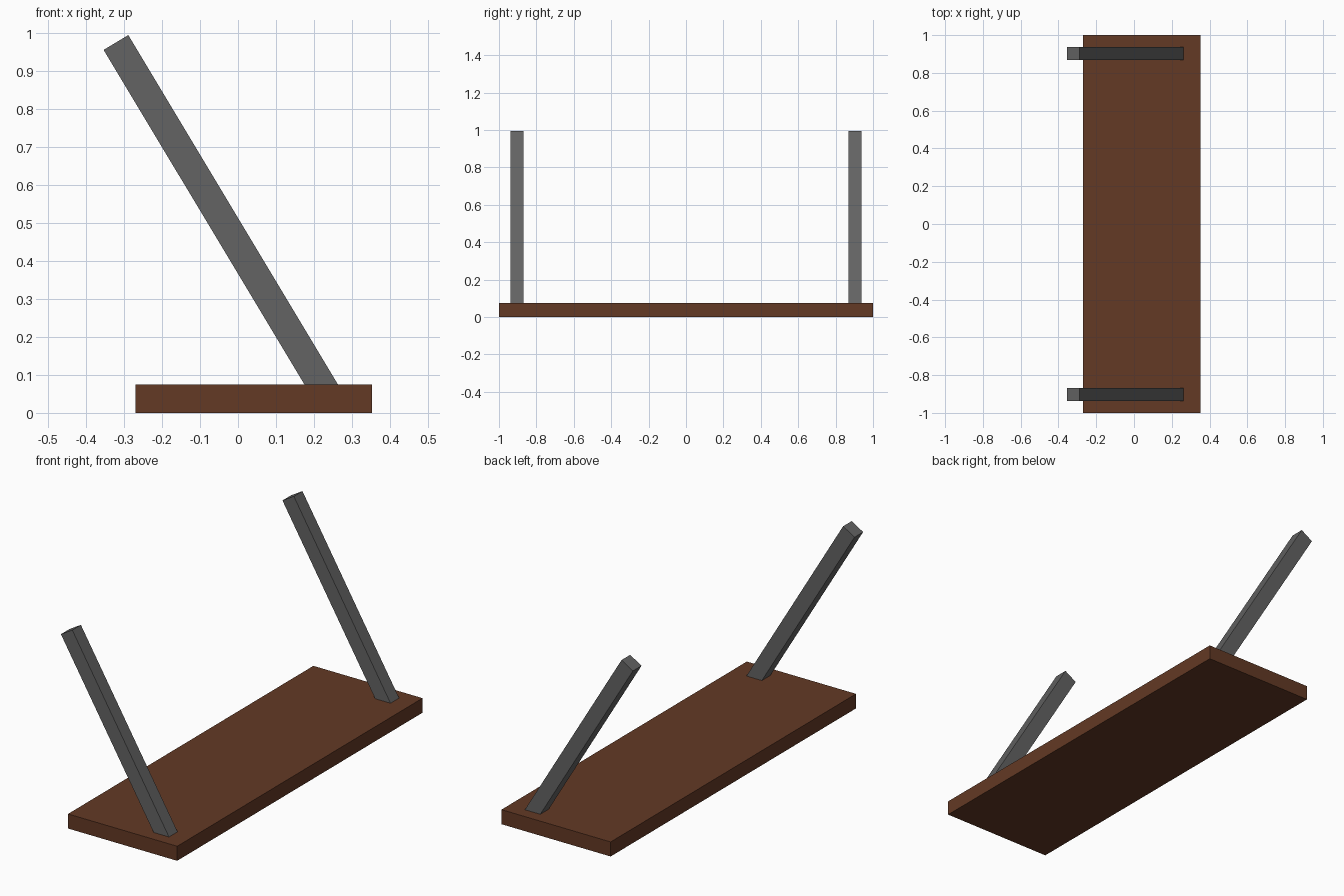
import bpy
import bmesh

if "Cube" in bpy.data.objects:
    bpy.data.objects.remove(bpy.data.objects["Cube"], do_unlink=True)


def make_material(name, rgb):
    mat = bpy.data.materials.new(name)
    mat.use_nodes = True
    colour = (*rgb, 1.0)
    mat.diffuse_color = colour
    bsdf = mat.node_tree.nodes["Principled BSDF"]
    bsdf.inputs["Base Color"].default_value = colour
    bsdf.inputs["Roughness"].default_value = 0.8
    return mat


def extrude_profile(name, profile, y_min, y_max, mat):
    """Extrude an (x, z) outline along y."""
    bm = bmesh.new()
    face = bm.faces.new([bm.verts.new((x, y_min, z)) for x, z in profile])
    result = bmesh.ops.extrude_face_region(bm, geom=[face])
    verts = [v for v in result["geom"] if isinstance(v, bmesh.types.BMVert)]
    bmesh.ops.translate(bm, verts=verts, vec=(0, y_max - y_min, 0))
    bmesh.ops.recalc_face_normals(bm, faces=bm.faces)
    mesh = bpy.data.meshes.new(name)
    bm.to_mesh(mesh)
    bm.free()
    mesh.materials.append(mat)
    obj = bpy.data.objects.new(name, mesh)
    bpy.context.collection.objects.link(obj)
    return obj


wood = make_material("dark brown wood", (0.125, 0.041, 0.018))
metal = make_material("dark grey metal", (0.125, 0.125, 0.125))

# Plank
BOARD_TOP = 0.075
board = [(-0.27, 0), (0.353, 0), (0.353, BOARD_TOP), (-0.27, BOARD_TOP)]
extrude_profile("board", board, -1, 1, wood)

# Slanted bars: cut flat at the board, square at the free end
bar = [(0.175, BOARD_TOP), (0.263, BOARD_TOP), (-0.289, 0.995), (-0.354, 0.956)]
HALF_WIDTH = 0.035
for name, y in (("front_bar", -0.903), ("back_bar", 0.903)):
    extrude_profile(name, bar, y - HALF_WIDTH, y + HALF_WIDTH, metal)
